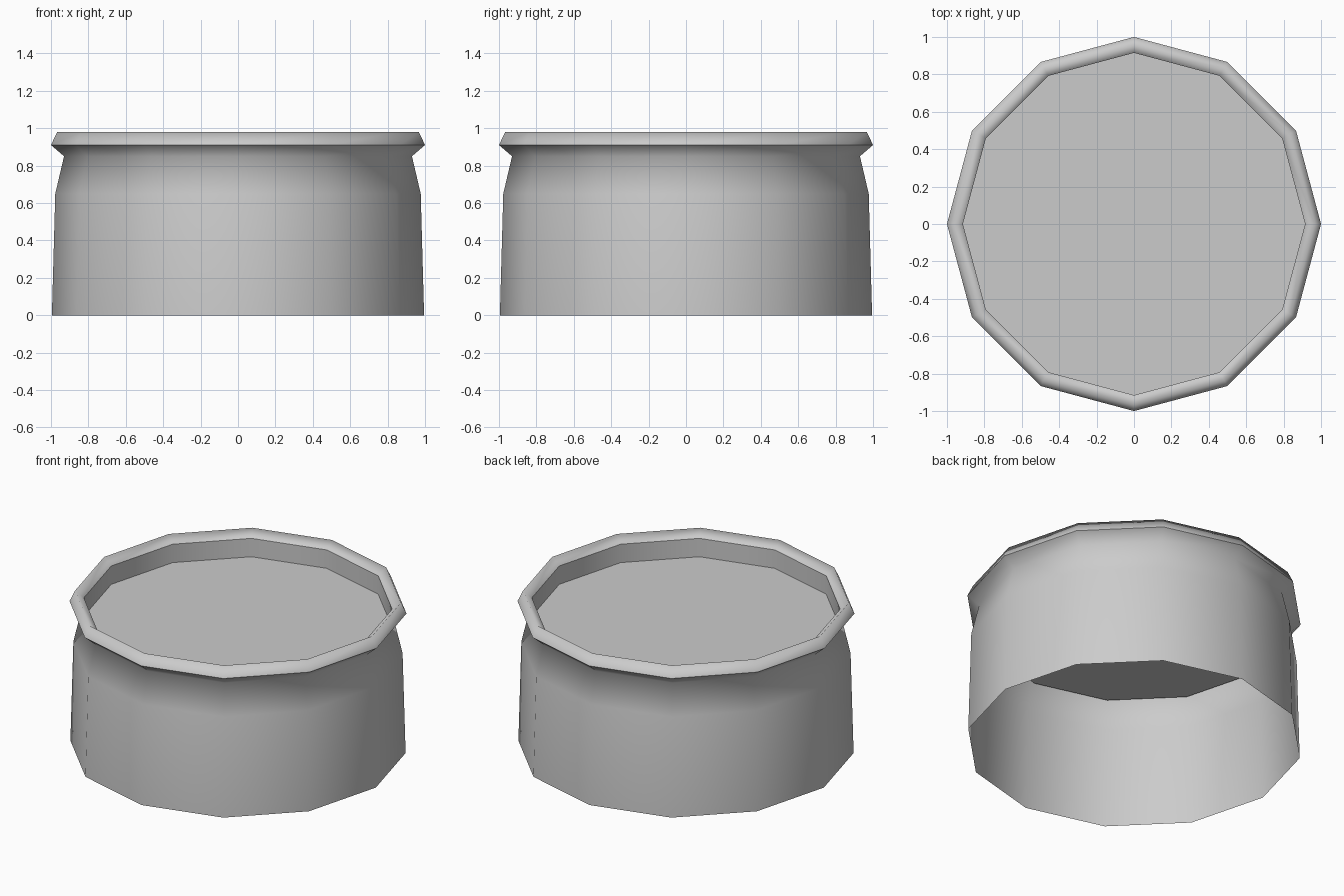
import bpy
import bmesh
from math import cos, sin, tau

SIDES = 12

cube = bpy.data.objects.get("Cube")
if cube:
    bpy.data.objects.remove(cube, do_unlink=True)

grey = bpy.data.materials.new("light grey")
grey.use_nodes = True
colour = (0.6, 0.6, 0.6, 1)
grey.diffuse_color = colour
grey.node_tree.nodes["Principled BSDF"].inputs["Base Color"].default_value = colour


def lathe(name, profile, close_end=False):
    """Spin (radius, height) points about z, smooth shaded."""
    bm = bmesh.new()
    rings = [[bm.verts.new((r * cos(tau * i / SIDES), r * sin(tau * i / SIDES), z))
              for i in range(SIDES)] for r, z in profile]
    for low, high in zip(rings, rings[1:]):
        for i in range(SIDES):
            j = (i + 1) % SIDES
            bm.faces.new((low[i], low[j], high[j], high[i])).smooth = True
    if close_end:
        bm.faces.new(rings[-1])
        for edge in bm.edges:
            if all(v in rings[-1] for v in edge.verts):
                edge.smooth = False
    mesh = bpy.data.meshes.new(name)
    bm.to_mesh(mesh)
    bm.free()
    mesh.materials.append(grey)
    obj = bpy.data.objects.new(name, mesh)
    bpy.context.collection.objects.link(obj)
    return obj


# Open-bottomed wall that flares out under the rim
lathe("wall", [(0.995, 0), (0.977, 0.65), (0.93, 0.85), (1.0, 0.91)])

# Ridged rim, kept separate so its borders stay crisp
lathe("rim", [(1.0, 0.91), (0.967, 0.98), (0.915, 0.935)])

# Recess inside the rim, closed by a flat top
lathe("recessed_top", [(0.915, 0.935), (0.915, 0.815)][::1], close_end=True)
for face in bpy.data.objects["recessed_top"].data.polygons:
    face.flip()
